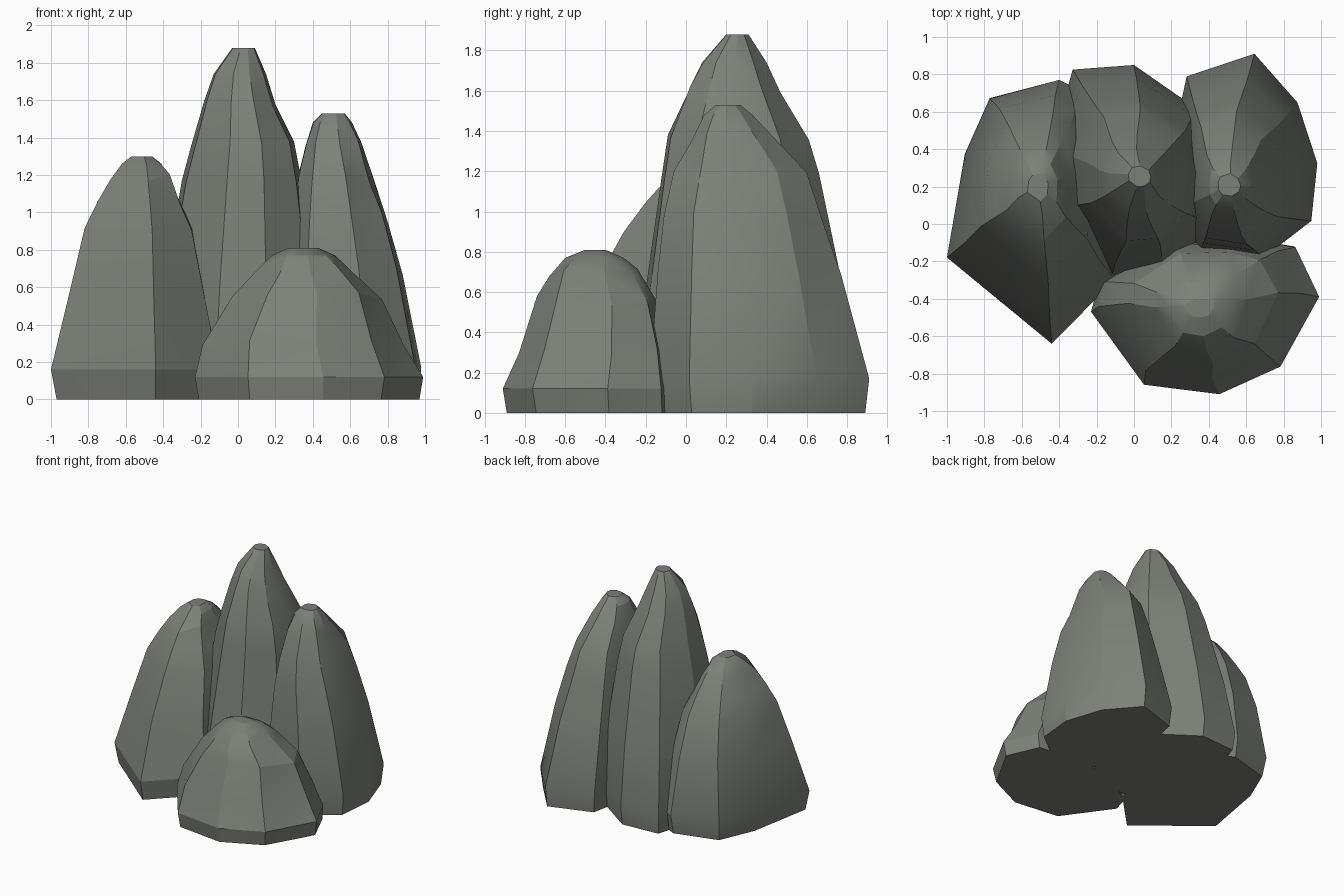
import bpy, bmesh, math, random

random.seed(4)
if "Cube" in bpy.data.objects:
    bpy.data.objects.remove(bpy.data.objects["Cube"])

stone = bpy.data.materials.new("grey_green_stone")
stone.use_nodes = True
colour = (0.205, 0.22, 0.19, 1)
stone.diffuse_color = colour
bsdf = stone.node_tree.nodes["Principled BSDF"]
bsdf.inputs["Base Color"].default_value = colour
bsdf.inputs["Roughness"].default_value = 0.9


def fit(values, low, high):
    """Stretch a list of numbers to the range low..high."""
    a, b = min(values), max(values)
    return [low + (v - a) / (b - a) * (high - low) for v in values]


def make_rock(name, outline, levels):
    """Loft a footprint through levels (z, x min, x max, y min, y max)."""
    us = fit([p[0] for p in outline], -1, 1)
    vs = fit([p[1] for p in outline], -1, 1)
    top = levels[-1][0]
    bm = bmesh.new()
    rings = []
    for i, (z, x0, x1, y0, y1) in enumerate(levels):
        # The footprint grows rounder towards the summit
        blend = 0.6 * z / top
        angles = [math.atan2(v, u) for u, v in zip(us, vs)]
        xs = fit([u + (math.cos(a) - u) * blend for u, a in zip(us, angles)], x0, x1)
        ys = fit([v + (math.sin(a) - v) * blend for v, a in zip(vs, angles)], y0, y1)
        wobble = 0.025 if 1 < i < len(levels) - 2 else 0
        rings.append([bm.verts.new((x, y, z + random.uniform(-wobble, wobble)))
                      for x, y in zip(xs, ys)])
    n = len(outline)
    for lower, upper in zip(rings, rings[1:]):
        for k in range(n):
            j = (k + 1) % n
            bm.faces.new((lower[k], lower[j], upper[j], upper[k]))
    bm.faces.new(rings[-1])
    bm.faces.new(rings[0])
    bmesh.ops.triangulate(bm, faces=[f for f in bm.faces if len(f.verts) == 4])
    bmesh.ops.recalc_face_normals(bm, faces=bm.faces)
    mesh = bpy.data.meshes.new(name)
    bm.to_mesh(mesh)
    bm.free()
    mesh.materials.append(stone)
    rock = bpy.data.objects.new(name, mesh)
    bpy.context.collection.objects.link(rock)
    bpy.ops.object.select_all(action="DESELECT")
    rock.select_set(True)
    bpy.context.view_layer.objects.active = rock
    bpy.ops.object.shade_smooth_by_angle(angle=math.radians(22))


# Tall central spire
make_rock("central_spire",
          [(-.12, -.28), (.15, -.26), (.4, -.05), (.42, .3), (.33, .62),
           (0, .85), (-.33, .83), (-.45, .4), (-.42, .05)],
          [(0, -.43, .4, -.25, .83), (.15, -.45, .42, -.28, .85),
           (.6, -.4, .4, -.2, .78), (1.17, -.3, .34, -.12, .66),
           (1.36, -.25, .3, -.09, .61), (1.6, -.18, .2, .01, .47),
           (1.74, -.13, .15, .08, .4), (1.88, -.03, .09, .2, .31)])

# Broad spire on the model's right, with a sharp front ridge
make_rock("right_spire",
          [(-.44, -.64), (-.1, -.3), (-.1, .3), (-.25, .7), (-.4, .77),
           (-.77, .67), (-.9, .37), (-1, -.18)],
          [(0, -.97, -.12, -.61, .74), (.16, -1, -.1, -.64, .77),
           (.6, -.9, -.18, -.48, .69), (.92, -.82, -.24, -.31, .59),
           (1.06, -.75, -.3, -.2, .5), (1.18, -.68, -.36, -.09, .41),
           (1.26, -.62, -.41, .04, .34), (1.3, -.57, -.46, .12, .27)])

# Spire on the model's left
make_rock("left_spire",
          [(.22, .5), (.28, .8), (.65, .92), (.88, .65), (.99, .32),
           (.96, 0), (.7, -.2), (.35, -.17), (.22, .1)],
          [(0, .24, .96, -.16, .89), (.17, .22, .98, -.18, .91),
           (.68, .26, .88, -.14, .77), (.97, .29, .8, -.11, .68),
           (1.18, .32, .73, -.06, .6), (1.37, .36, .66, .03, .42),
           (1.48, .4, .61, .09, .33), (1.53, .45, .57, .15, .27)])

# Low boulder in front
make_rock("front_boulder",
          [(-.22, -.47), (.06, -.86), (.46, -.91), (.78, -.76), (.99, -.39),
           (.87, -.12), (.6, -.08), (.2, -.1), (-.18, -.32)],
          [(0, -.21, .97, -.89, -.08), (.12, -.23, .99, -.91, -.08),
           (.3, -.19, .89, -.83, -.1), (.56, -.03, .77, -.74, -.15),
           (.69, .1, .61, -.68, -.24), (.77, .18, .52, -.6, -.31),
           (.81, .27, .43, -.5, -.4)])
